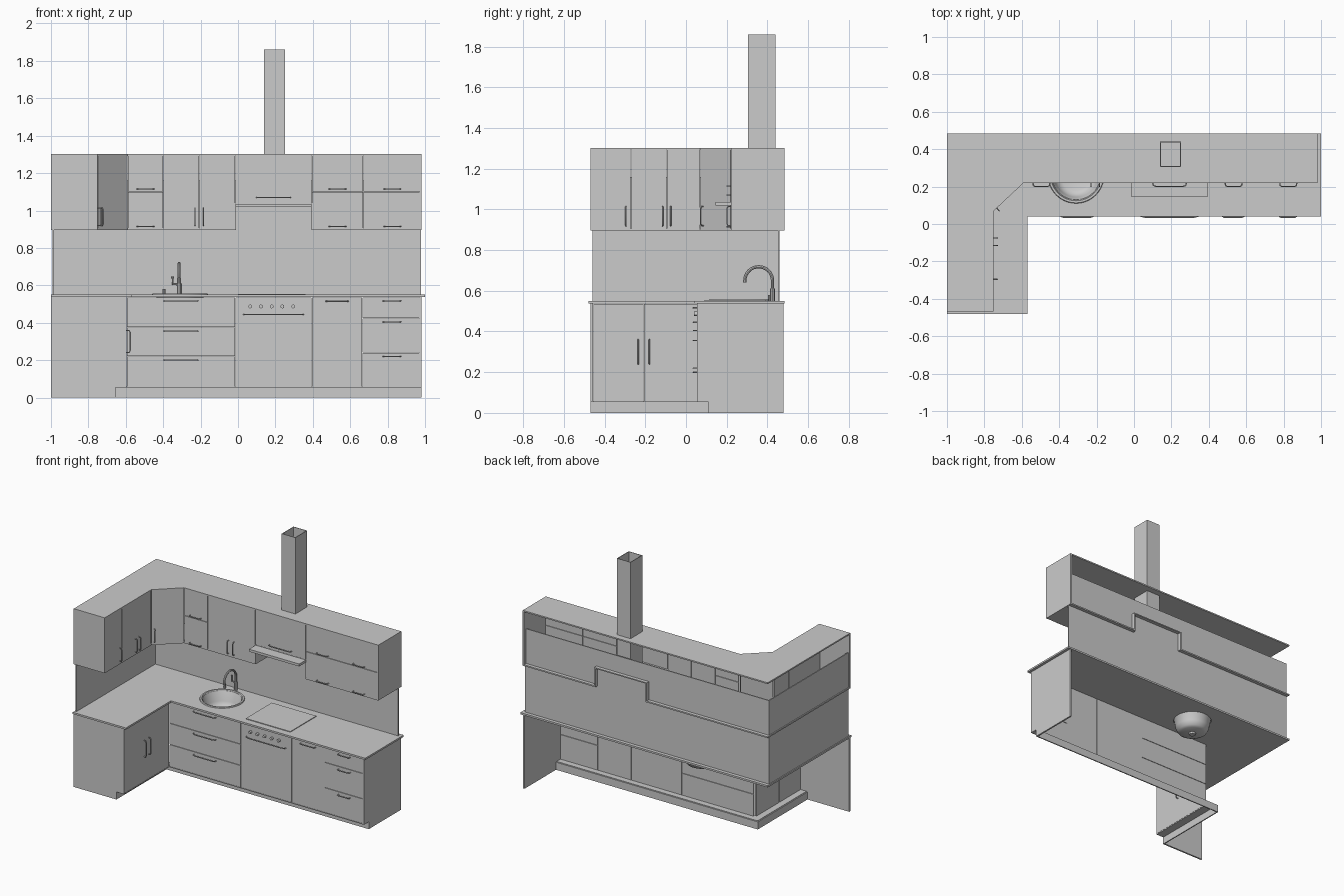
import bpy, bmesh, math
from mathutils import Vector

if "Cube" in bpy.data.objects:
    bpy.data.objects.remove(bpy.data.objects["Cube"])


def finish(name, bm, smooth=False):
    bmesh.ops.recalc_face_normals(bm, faces=bm.faces[:])
    me = bpy.data.meshes.new(name)
    bm.to_mesh(me)
    bm.free()
    ob = bpy.data.objects.new(name, me)
    bpy.context.collection.objects.link(ob)
    if smooth:
        shade(ob)
    return ob


def shade(ob):
    bpy.ops.object.select_all(action='DESELECT')
    ob.select_set(True)
    bpy.context.view_layer.objects.active = ob
    bpy.ops.object.shade_smooth_by_angle(angle=math.radians(40))


def prism(name, pts, axis, a, b, hole=None):
    """Flat outline (optionally with a hole) extruded along an axis from a to b."""
    place = {'x': lambda u, v, w: (w, u, v),
             'y': lambda u, v, w: (u, w, v),
             'z': lambda u, v, w: (u, v, w)}[axis]
    bm = bmesh.new()
    loops = [[bm.verts.new(place(u, v, a)) for u, v in lp] for lp in (pts, hole) if lp]
    if hole:
        edges = [bm.edges.new((lp[i - 1], lp[i])) for lp in loops for i in range(len(lp))]
        bmesh.ops.triangle_fill(bm, edges=edges, use_beauty=True)
    else:
        bm.faces.new(loops[0])
    ret = bmesh.ops.extrude_face_region(bm, geom=bm.faces[:])
    moved = [g for g in ret['geom'] if isinstance(g, bmesh.types.BMVert)]
    bmesh.ops.translate(bm, verts=moved, vec=place(0, 0, b - a))
    return finish(name, bm)


def rect(x0, y0, x1, y1):
    return [(x0, y0), (x1, y0), (x1, y1), (x0, y1)]


def box(name, x0, x1, y0, y1, z0, z1):
    return prism(name, rect(x0, y0, x1, y1), 'z', z0, z1)


def tube(name, pts, radius, res=2):
    cu = bpy.data.curves.new(name, 'CURVE')
    cu.dimensions = '3D'
    cu.bevel_depth = radius
    cu.bevel_resolution = res
    cu.use_fill_caps = True
    sp = cu.splines.new('POLY')
    sp.points.add(len(pts) - 1)
    for p, co in zip(sp.points, pts):
        p.co = (*co, 1)
    ob = bpy.data.objects.new(name, cu)
    bpy.context.collection.objects.link(ob)
    bpy.ops.object.select_all(action='DESELECT')
    ob.select_set(True)
    bpy.context.view_layer.objects.active = ob
    bpy.ops.object.convert(target='MESH')
    shade(bpy.context.view_layer.objects.active)


def front(name, p0, p1, z0, z1, handles=()):
    """Door or drawer front from p0 to p1; handles are (distance, z, length, vertical)."""
    p0, p1 = Vector(p0), Vector(p1)
    d = (p1 - p0).normalized()
    n = Vector((d.y, -d.x))
    g, t = 0.0015, 0.014
    q0, q1 = p0 + d * g, p1 - d * g
    prism(name, [tuple(q) for q in (q0, q1, q1 - n * t, q0 - n * t)], 'z', z0 + g, z1 - g)
    n3 = n.to_3d()
    for s, z, length, vertical in handles:
        c = (p0 + d * s).to_3d() + Vector((0, 0, z))
        h = (Vector((0, 0, 1)) if vertical else d.to_3d()) * length / 2
        tube(name + "_handle", [c - h, c - h * 0.96 + n3 * 0.014, c - h * 0.8 + n3 * 0.019,
                                c + h * 0.8 + n3 * 0.019, c + h * 0.96 + n3 * 0.014, c + h],
             0.0035, 1)


# Countertop with round sink cut-out
SX, SY = -0.31, 0.26
ring = [(SX + 0.13 * math.cos(i * math.tau / 40), SY + 0.13 * math.sin(i * math.tau / 40))
        for i in range(40)]
prism("countertop", [(-1, -0.48), (-0.57, -0.48), (-0.57, 0.04), (1, 0.04), (1, 0.485), (-1, 0.485)],
      'z', 0.537, 0.55, ring)

# Base end panels with toe notch
prism("base_right_end", [(0.055, 0.537), (0.055, 0.055), (0.11, 0.055), (0.11, 0),
                         (0.48, 0), (0.48, 0.537)], 'x', 0.968, 0.98)
prism("base_left_end", [(-0.595, 0.537), (-0.595, 0.055), (-0.655, 0.055), (-0.655, 0),
                        (-1, 0), (-1, 0.537)], 'y', -0.468, -0.456)

# Plinth and toe-kick ledge
prism("plinth", [(0.98, 0.11), (-0.655, 0.11), (-0.655, -0.46), (-0.663, -0.46),
                 (-0.663, 0.118), (0.98, 0.118)], 'z', 0, 0.055)
prism("toe_ledge", [(0.98, 0.055), (-0.595, 0.055), (-0.595, -0.46), (-0.655, -0.46),
                    (-0.655, 0.11), (0.98, 0.11)], 'z', 0.053, 0.058)

# Base drawers and doors on the main run
Y = 0.055
for x0, x1, tops, length in ((-0.595, -0.015, (0.537, 0.375, 0.22), 0.18),
                             (0.665, 0.98, (0.537, 0.425, 0.24), 0.095)):
    for top, bottom in zip(tops, tops[1:] + (0.058,)):
        front("drawer", (x0, Y), (x1, Y), bottom, top, [((x1 - x0) / 2, top - 0.02, length, False)])
front("oven_front", (-0.015, Y), (0.395, Y), 0.058, 0.537, [(0.205, 0.445, 0.32, False)])
front("base_door", (0.395, Y), (0.665, Y), 0.058, 0.537, [(0.135, 0.515, 0.12, False)])

# Oven knobs
for i in range(5):
    cx = 0.065 + i * 0.0575
    prism("oven_knob", [(cx + 0.01 * math.cos(k * math.tau / 16), 0.487 + 0.01 * math.sin(k * math.tau / 16))
                        for k in range(16)], 'y', 0.04, 0.056)

# Base doors on the left leg
front("leg_door", (-0.595, -0.456), (-0.595, -0.207), 0.058, 0.537, [(0.221, 0.3, 0.12, True)])
front("leg_door", (-0.595, -0.207), (-0.595, 0.055), 0.058, 0.537, [(0.027, 0.3, 0.12, True)])

# Backsplash wall, rising behind the open-backed wall cabinets
prism("backsplash", [(-0.993, -0.46), (-0.985, -0.46), (-0.985, 0.452), (0.978, 0.452),
                     (0.978, 0.46), (-0.993, 0.46)], 'z', 0.55, 1.16)

# Wall cabinet top, bottoms, ends and hood bay sides
corner = [(-1, -0.46), (-0.75, -0.46), (-0.75, 0.07), (-0.59, 0.22)]
prism("wall_top", corner + [(0.98, 0.22), (0.98, 0.485), (-1, 0.485)], 'z', 1.292, 1.302,
      rect(0.14, 0.305, 0.25, 0.44))
prism("wall_bottom_left", corner + [(-0.012, 0.22), (-0.012, 0.485), (-1, 0.485)], 'z', 0.897, 0.907)
box("wall_bottom_right", 0.392, 0.98, 0.22, 0.485, 0.897, 0.907)
box("hood_bay_floor", -0.012, 0.392, 0.222, 0.485, 1.032, 1.04)
for x in (-0.022, 0.392):
    box("hood_bay_side", x, x + 0.01, 0.222, 0.485, 0.907, 1.04)
box("wall_right_end", 0.97, 0.98, 0.22, 0.485, 0.9, 1.3)
box("wall_left_end", -1, -0.75, -0.468, -0.458, 0.897, 1.302)

# Wall doors on the main run
U = 0.22
for x0, x1 in ((-0.59, -0.4), (0.395, 0.67), (0.67, 0.98)):
    mid = (x1 - x0) / 2
    front("lift_door", (x0, U), (x1, U), 0.9, 1.1, [(mid, 0.915, 0.09, False)])
    front("lift_door", (x0, U), (x1, U), 1.1, 1.3, [(mid, 1.115, 0.09, False)])
front("wall_door", (-0.4, U), (-0.207, U), 0.9, 1.3, [(0.17, 0.967, 0.095, True)])
front("wall_door", (-0.207, U), (-0.015, U), 0.9, 1.3, [(0.023, 0.967, 0.095, True)])
front("hood_door", (-0.015, U), (0.395, U), 1.04, 1.3, [(0.205, 1.07, 0.18, False)])

# Corner door and left leg wall doors
front("corner_door", (-0.75, 0.07), (-0.59, 0.22), 0.9, 1.3, [(0.022, 0.967, 0.095, True)])
for y0, y1, s in ((-0.458, -0.27, 0.163), (-0.27, -0.095, 0.155), (-0.095, 0.07, 0.02)):
    front("leg_wall_door", (-0.75, y0), (-0.75, y1), 0.9, 1.3, [(s, 0.967, 0.095, True)])

# Hood slab and open chimney duct
box("hood", -0.013, 0.393, 0.145, 0.45, 1.018, 1.036)
prism("chimney", rect(0.14, 0.305, 0.25, 0.44), 'z', 1.036, 1.86, rect(0.144, 0.309, 0.246, 0.436))

# Cooktop
box("cooktop", 0, 0.36, 0.09, 0.39, 0.549, 0.555)

# Sink bowl
bm = bmesh.new()
prof = [(0.15, 0.55), (0.147, 0.556), (0.136, 0.556), (0.128, 0.545), (0.116, 0.48), (0.1, 0.45),
        (0.08, 0.44), (0.025, 0.436), (0.022, 0.425), (0, 0.425)]
vs = [bm.verts.new((SX + r, SY, z)) for r, z in prof]
es = [bm.edges.new(p) for p in zip(vs, vs[1:])]
bmesh.ops.spin(bm, geom=vs + es, cent=(SX, SY, 0), axis=(0, 0, 1), angle=math.tau, steps=40)
bmesh.ops.remove_doubles(bm, verts=bm.verts[:], dist=0.0004)
finish("sink_bowl", bm, True)

# Gooseneck faucet, lever and small dispenser
FX = -0.315
arc = [(FX, 0.357 + 0.068 * math.cos(a), 0.65 + 0.068 * math.sin(a))
       for a in (math.pi * i / 16 for i in range(17))]
tube("faucet", [(FX, 0.425, 0.55)] + arc + [(FX, 0.289, 0.64)], 0.008)
tube("faucet_base", [(FX, 0.425, 0.55), (FX, 0.425, 0.61)], 0.012)
tube("faucet_lever", [(FX, 0.425, 0.605), (-0.348, 0.425, 0.605), (-0.35, 0.425, 0.648)], 0.005)
tube("dispenser", [(-0.395, 0.41, 0.55), (-0.395, 0.41, 0.58)], 0.008)
